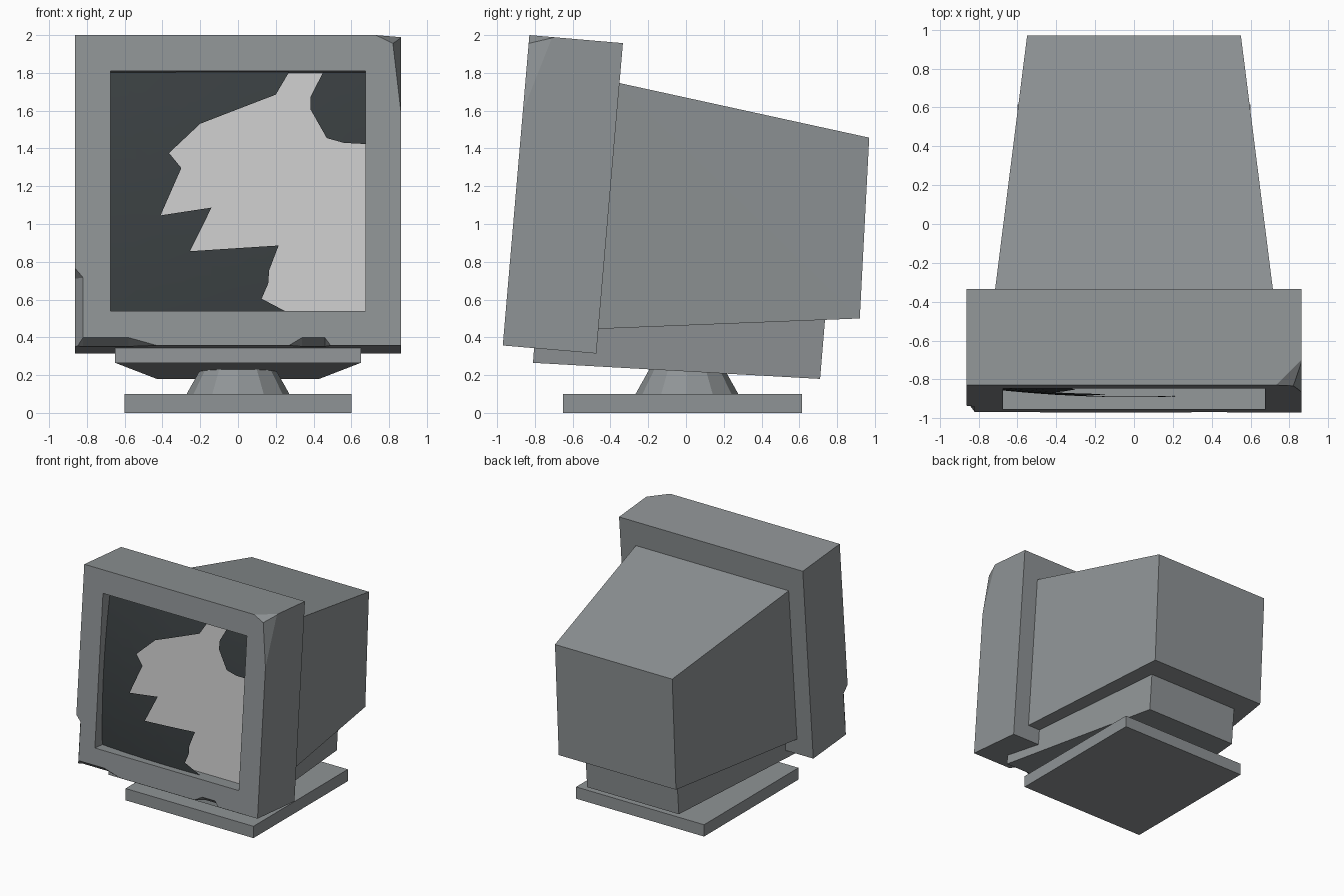
import bpy, bmesh
from math import radians
from mathutils import Matrix, Vector

if "Cube" in bpy.data.objects:
    bpy.data.objects.remove(bpy.data.objects["Cube"])

# Tilted frame of the monitor head: x across, y depth behind the front, z up the front
HEAD = Matrix.Translation((0, -0.97, 0.357)) @ Matrix.Rotation(radians(-4.9), 4, 'X')
W, D, H = 0.862, 0.497, 1.649         # bezel half width, depth, height
OX, O0, O1 = 0.675, 0.183, 1.458      # screen opening


def material(name, col):
    m = bpy.data.materials.new(name)
    m.diffuse_color = (*col, 1)
    m.use_nodes = True
    m.node_tree.nodes["Principled BSDF"].inputs["Base Color"].default_value = m.diffuse_color
    return m


CASE = material("case_grey", (0.275, 0.295, 0.303))
GLASS = material("dark_glass", (0.042, 0.05, 0.053))


def to_object(name, bm, mat=None, matrix=None):
    bmesh.ops.recalc_face_normals(bm, faces=bm.faces)
    me = bpy.data.meshes.new(name)
    bm.to_mesh(me)
    bm.free()
    ob = bpy.data.objects.new(name, me)
    bpy.context.collection.objects.link(ob)
    if mat:
        me.materials.append(mat)
    if matrix:
        ob.matrix_world = matrix
    return ob


def hull_bm(pts):
    bm = bmesh.new()
    for p in pts:
        bm.verts.new(p)
    bmesh.ops.convex_hull(bm, input=bm.verts)
    bmesh.ops.dissolve_limit(bm, angle_limit=0.002, verts=bm.verts, edges=bm.edges)
    return bm


def hull(name, pts, mat=None, matrix=None):
    return to_object(name, hull_bm(pts), mat, matrix)


def box_pts(x, y0, y1, z0, z1):
    return [(s * x, y, z) for s in (-1, 1) for y in (y0, y1) for z in (z0, z1)]


def loft_pts(front, fx, back, bx):
    """Mirrored block from (y, z) pairs with a front and a back half width."""
    return [(s * w, y, z) for s in (-1, 1)
            for pts, w in ((front, fx), (back, bx)) for y, z in pts]


# Bezel block with the broken upper corner sliced off
bm = hull_bm(box_pts(W, 0, D, 0, H))
corner = Vector((W, 0, H))
for plane in (((.73, 0, H), (W, .12, H - .005), (.82, 0, 1.605)),
              ((.82, 0, 1.605), (W, 0, 1.245), (W, .12, H - .005))):
    a, b, c = map(Vector, plane)
    n = (b - a).cross(c - a).normalized()
    if n.dot(corner - a) < 0:
        n.negate()
    bmesh.ops.bisect_plane(bm, geom=bm.verts[:] + bm.edges[:] + bm.faces[:],
                           plane_co=a, plane_no=n, clear_outer=True)
    bmesh.ops.holes_fill(bm, edges=bm.edges[:], sides=0)
bezel = to_object("bezel", bm, CASE, HEAD)

# Screen recess and chips along the left and lower edges
cutters = [hull("recess_cutter", box_pts(OX, -0.1, 0.14, O0, O1), None, HEAD)]
cutters.append(hull("side_chip_cutter", [
    (-W, 0, .41), (-.82, 0, .36), (-W, .06, .36), (-.82, 0, -.05), (-W, .06, -.05),
    (-.95, -.05, .41), (-.95, -.05, -.05)], None, HEAD))
for x0, x1, x2, x3 in ((-.92, -.82, -.58, -.43), (.27, .34, .46, .49)):
    cutters.append(hull("lower_chip_cutter", [
        (x0, 0, 0), (x3, 0, 0), (x1, 0, .042), (x2, 0, .042), (x1, .06, 0), (x2, .06, 0),
        (x0, -.05, -.05), (x3, -.05, -.05)], None, HEAD))
for c in cutters:
    c.hide_render = True
    mod = bezel.modifiers.new(c.name, 'BOOLEAN')
    mod.operation, mod.solver, mod.object = 'DIFFERENCE', 'EXACT', c
bpy.context.view_layer.update()
baked = bpy.data.meshes.new_from_object(
    bezel.evaluated_get(bpy.context.evaluated_depsgraph_get()))
bezel.modifiers.clear()
bezel.data = baked
for c in cutters:
    bpy.data.objects.remove(c)

# Plain panel behind the broken glass
hull("inner_panel", box_pts(OX, 0.124, 0.145, O0, O1), None, HEAD)

# Remaining shards of the bulged screen, outlines as (x, z) read from the front
shards = {
    "large_glass_shard": [
        (-OX, .54), (.26, .54), (.125, .61), (.16, .69), (.165, .76), (.215, .89),
        (-.255, .86), (-.14, 1.09), (-.41, 1.05), (-.3, 1.3), (-.365, 1.38),
        (-.2, 1.535), (.2, 1.69), (.27, 1.81), (-OX, 1.81)],
    "corner_glass_shard": [
        (.45, 1.81), (.385, 1.68), (.385, 1.61), (.47, 1.46), (.56, 1.435),
        (OX, 1.43), (OX, 1.81)],
}
mid, half = (O0 + O1) / 2, (O1 - O0) / 2
for name, outline in shards.items():
    bm = bmesh.new()
    bm.faces.new([bm.verts.new((x, 0, mid + (z - 1.175) / 0.635 * half)) for x, z in outline])
    bm.normal_update()
    bmesh.ops.triangulate(bm, faces=bm.faces[:])
    for i in range(1, 10):
        t = i / 5 - 1
        for co, no in (((t * OX, 0, 0), (1, 0, 0)), ((0, 0, mid + t * half), (0, 0, 1))):
            bmesh.ops.bisect_plane(bm, geom=bm.verts[:] + bm.edges[:] + bm.faces[:],
                                   plane_co=co, plane_no=no)
    for v in bm.verts:
        r2 = ((v.co.x / OX) ** 2 + ((v.co.z - mid) / half) ** 2) / 2
        v.co.y = 0.03 + 0.07 * r2
    for f in bm.faces:
        f.smooth = True
    ob = to_object(name, bm, GLASS, HEAD)
    if ob.data.polygons[0].normal.y > 0:
        ob.data.flip_normals()

# Tapered tube housing, its front edge sunk into the bezel
hull("rear_housing", loft_pts([(-.37, 1.75), (-.485, .444)], .719,
                              [(.97, 1.457), (.92, .5)], .55), CASE)

# Wedge-shaped underside block
hull("lower_housing", loft_pts([(-.81, .265), (-.80, .40)], .65,
                               [(.71, .18), (.745, .6)], .43), CASE)

# Swivel neck and foot plate
bm = bmesh.new()
bmesh.ops.create_cone(bm, cap_ends=True, segments=12, radius1=0.272, radius2=0.16,
                      depth=0.2, matrix=Matrix.Translation((0, 0.005, 0.2)))
to_object("swivel_neck", bm, CASE)
hull("foot_plate", box_pts(.6, -.65, .615, 0, .1), CASE)
